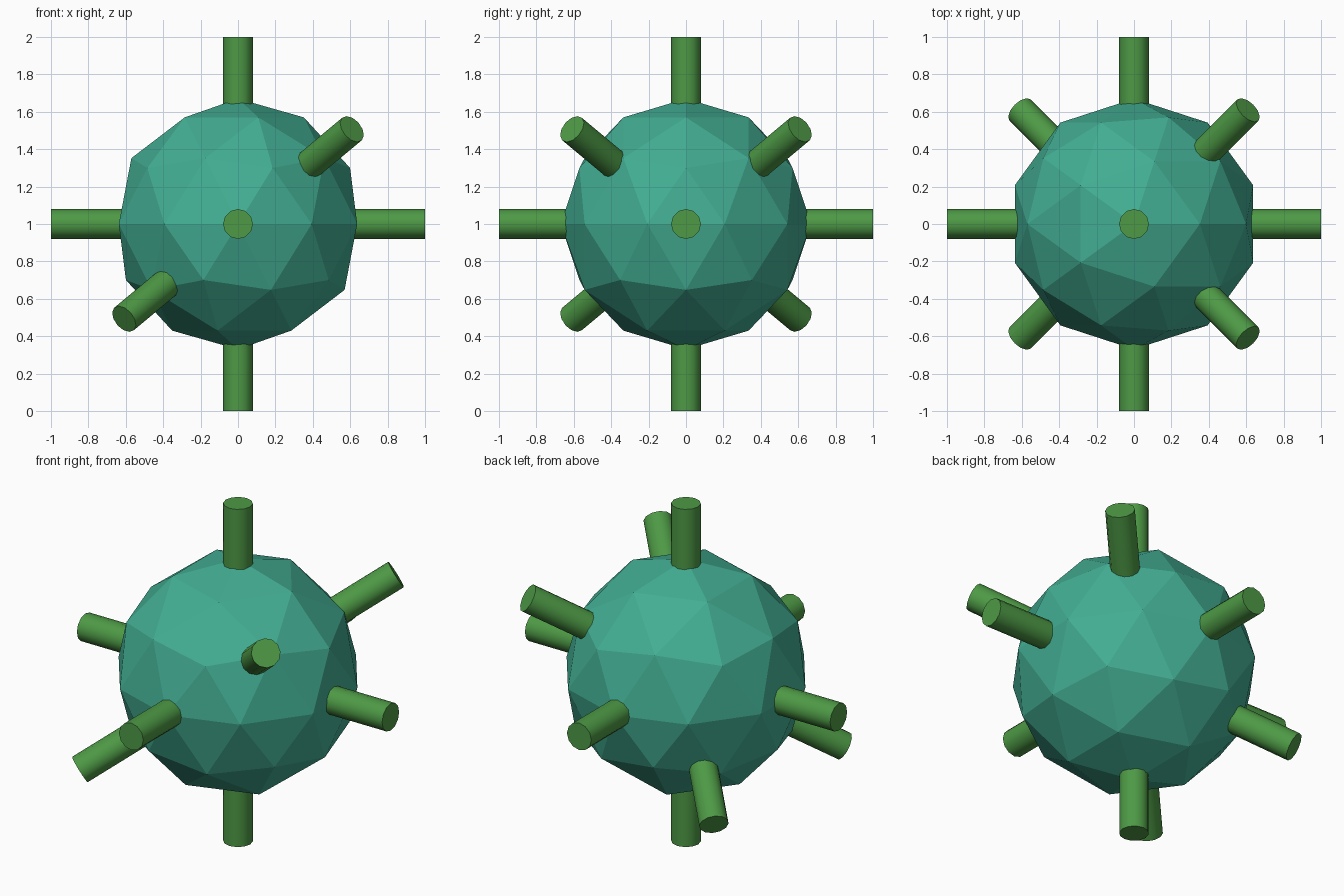
import bpy, math
from mathutils import Vector

if "Cube" in bpy.data.objects:
    bpy.data.objects.remove(bpy.data.objects["Cube"])

CENTRE = Vector((0, 0, 1))
CORE_R, SPIKE_R = 0.67, 0.08
SPIKE_IN, SPIKE_OUT = 0.5, 1.0


def material(name, rgb):
    m = bpy.data.materials.new(name)
    m.diffuse_color = (*rgb, 1)
    m.use_nodes = True
    m.node_tree.nodes["Principled BSDF"].inputs["Base Color"].default_value = m.diffuse_color
    return m


teal = material("teal", (0.055, 0.42, 0.29))
green = material("green", (0.075, 0.32, 0.06))

# faceted core
bpy.ops.mesh.primitive_ico_sphere_add(subdivisions=2, radius=CORE_R, location=CENTRE)
core = bpy.context.object
core.name = "core"
core.data.materials.append(teal)


# spike pointing outwards from the core
def spike(name, direction):
    d = Vector(direction).normalized()
    bpy.ops.mesh.primitive_cylinder_add(
        vertices=12, radius=SPIKE_R, depth=SPIKE_OUT - SPIKE_IN,
        location=CENTRE + d * (SPIKE_IN + SPIKE_OUT) / 2,
        rotation=d.to_track_quat('Z', 'Y').to_euler())
    ob = bpy.context.object
    ob.name = name
    ob.data.materials.append(green)
    bpy.ops.object.shade_smooth_by_angle(angle=math.radians(40))


# six spikes along the axes
for axis, label in enumerate(("side", "depth", "vertical")):
    for s in (1, -1):
        d = [0, 0, 0]
        d[axis] = s
        spike(f"{label}_spike_{'plus' if s > 0 else 'minus'}", d)

# four diagonal spikes: upper right pair and lower left pair
for s, label in ((1, "upper_right"), (-1, "lower_left")):
    for y, end in ((-1, "front"), (1, "back")):
        spike(f"{label}_{end}_spike", (0.6 * s, 0.6 * y, 0.5 * s))
